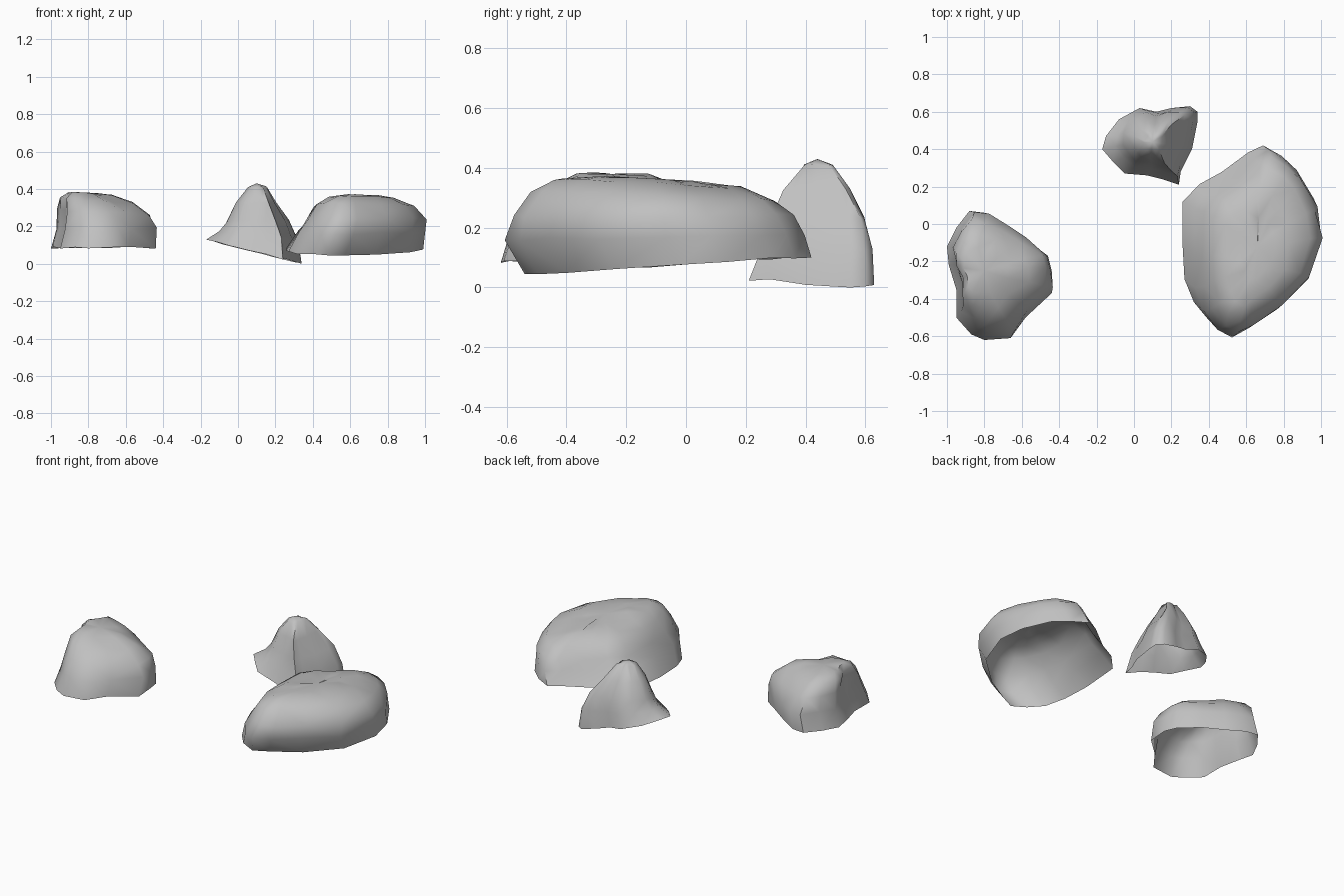
import bpy
import bmesh
import math
import random

random.seed(4)

default_cube = bpy.data.objects.get("Cube")
if default_cube:
    bpy.data.objects.remove(default_cube, do_unlink=True)

stone = bpy.data.materials.new("stone grey")
stone.use_nodes = True
stone_colour = (0.53, 0.53, 0.53, 1)
stone.diffuse_color = stone_colour
stone.node_tree.nodes["Principled BSDF"].inputs["Base Color"].default_value = stone_colour


def normalise(outline):
    """Map an outline so that its bounding box becomes the unit square."""
    xs, ys = zip(*outline)
    low_x, low_y = min(xs), min(ys)
    width, depth = max(xs) - low_x, max(ys) - low_y
    return [((x - low_x) / width, (y - low_y) / depth) for x, y in outline]


def rock(name, outline, rings, peak, roughness):
    """Loft an outline through rings, leaving the underside open.

    Each ring is (left, right, front, back, height, slope_x, slope_y).
    """
    bm = bmesh.new()
    unit = normalise(outline)
    loops = []
    for level, (left, right, front, back, height, slope_x, slope_y) in enumerate(rings):
        loop = []
        for u, v in unit:
            x = left + u * (right - left)
            y = front + v * (back - front)
            z = height + slope_x * (u - 0.5) * (right - left)
            z += slope_y * (v - 0.5) * (back - front)
            # Chipped, uneven stone surface, held steady along the base outline
            jitter = roughness if level else 0
            x += random.uniform(-jitter, jitter)
            y += random.uniform(-jitter, jitter)
            z += random.uniform(-roughness, roughness) * 0.7
            loop.append(bm.verts.new((x, y, max(z, 0))))
        loops.append(loop)

    count = len(unit)
    for lower, upper in zip(loops, loops[1:]):
        for i in range(count):
            j = (i + 1) % count
            bm.faces.new((lower[i], lower[j], upper[j], upper[i]))

    # Close the crown with a fan around the peak
    tip = bm.verts.new(peak)
    crown = loops[-1]
    for i in range(count):
        bm.faces.new((crown[i], crown[(i + 1) % count], tip))

    bmesh.ops.triangulate(bm, faces=bm.faces[:])
    bmesh.ops.recalc_face_normals(bm, faces=bm.faces[:])
    # An open shell must face outwards, so check the fan at the top
    bm.normal_update()
    if sum(face.normal.z for face in tip.link_faces) < 0:
        bmesh.ops.reverse_faces(bm, faces=bm.faces[:])

    mesh = bpy.data.meshes.new(name)
    bm.to_mesh(mesh)
    bm.free()
    mesh.materials.append(stone)
    obj = bpy.data.objects.new(name, mesh)
    bpy.context.collection.objects.link(obj)

    bpy.ops.object.select_all(action="DESELECT")
    obj.select_set(True)
    bpy.context.view_layer.objects.active = obj
    bpy.ops.object.shade_smooth_by_angle(angle=math.radians(60))
    return obj


# Long, flat-topped boulder
rock(
    "large_boulder",
    outline=[(1, -.05), (.97, .12), (.88, .28), (.8, .36), (.7, .42), (.62, .38),
             (.48, .27), (.36, .2), (.27, .1), (.27, -.15), (.28, -.34), (.33, -.47),
             (.4, -.56), (.49, -.6), (.58, -.55), (.75, -.45), (.93, -.28)],
    rings=[
        (.26, .99, -.54, .42, .075, 0, .06),
        (.32, 1, -.6, .39, .17, 0, .02),
        (.37, 1, -.58, .36, .24, 0, 0),
        (.41, .94, -.52, .29, .31, 0, -.04),
        (.48, .84, -.44, .18, .35, 0, -.05),
        (.57, .75, -.3, .05, .36, 0, -.05),
    ],
    peak=(.66, -.12, .365),
    roughness=.009,
)

# Rounded boulder that is steep on its outer side
rock(
    "round_boulder",
    outline=[(-.44, -.25), (-.46, -.17), (-.58, -.08), (-.7, 0), (-.8, .06), (-.88, .07),
             (-.95, -.02), (-1, -.12), (-.99, -.22), (-.95, -.35), (-.95, -.5),
             (-.87, -.59), (-.8, -.62), (-.66, -.61), (-.58, -.5), (-.44, -.37)],
    rings=[
        (-1, -.44, -.62, .07, .085, 0, 0),
        (-.97, -.44, -.58, .06, .19, 0, 0),
        (-.965, -.48, -.53, .02, .275, -.05, 0),
        (-.955, -.57, -.45, -.05, .34, -.06, 0),
        (-.91, -.67, -.37, -.13, .373, -.05, 0),
    ],
    peak=(-.8, -.25, .38),
    roughness=.009,
)

# Small pointed stone with a low corner
rock(
    "pointed_stone",
    outline=[(.34, .55), (.34, .6), (.3, .63), (.2, .62), (.12, .6), (.03, .62),
             (-.08, .56), (-.15, .47), (-.17, .4), (-.11, .33), (-.05, .27),
             (.07, .26), (.15, .24), (.24, .21), (.25, .28), (.31, .4)],
    rings=[
        (-.17, .34, .21, .63, .065, -.25, 0),
        (-.1, .32, .25, .62, .15, -.1, 0),
        (-.065, .27, .29, .6, .23, 0, 0),
        (-.01, .2, .33, .55, .33, 0, 0),
        (.05, .15, .39, .49, .41, 0, 0),
    ],
    peak=(.1, .44, .43),
    roughness=.007,
)
